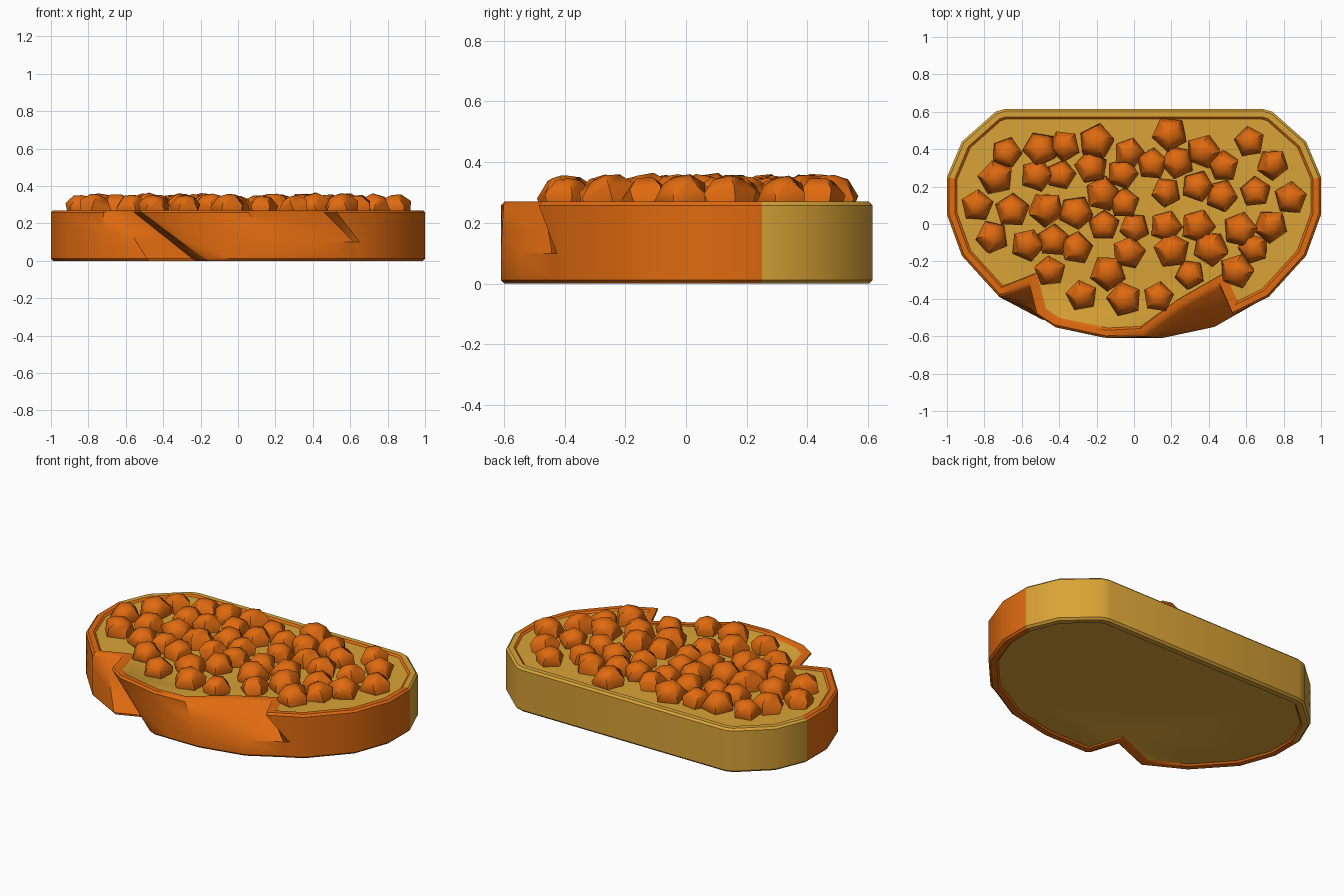
import bpy, bmesh, math, random
from mathutils import Vector, Matrix

if "Cube" in bpy.data.objects:
    bpy.data.objects.remove(bpy.data.objects["Cube"])

random.seed(4)


def material(name, col):
    m = bpy.data.materials.new(name)
    m.diffuse_color = (*col, 1)
    m.use_nodes = True
    m.node_tree.nodes["Principled BSDF"].inputs["Base Color"].default_value = m.diffuse_color
    return m


GOLD = material("golden bread", (0.70, 0.37, 0.038))
ORANGE = material("baked orange", (0.74, 0.145, 0.005))


def finish(bm, name, angle):
    me = bpy.data.meshes.new(name)
    bmesh.ops.recalc_face_normals(bm, faces=bm.faces)
    bm.to_mesh(me)
    bm.free()
    me.materials.append(GOLD)
    me.materials.append(ORANGE)
    ob = bpy.data.objects.new(name, me)
    bpy.context.collection.objects.link(ob)
    bpy.ops.object.select_all(action='DESELECT')
    ob.select_set(True)
    bpy.context.view_layer.objects.active = ob
    bpy.ops.object.shade_smooth_by_angle(angle=math.radians(angle))
    return ob


# Slice outline: mirrored back and sides, front edge with two slanting cuts
SIDE = [(.92, -.17), (1, .05), (1, .25), (.92, .44), (.74, .6), (.69, .615)]
FRONT_TOP = [(.72, -.39), (.52, -.49), (.45, -.33), (.25, -.445), (.05, -.60), (-.15, -.61),
             (-.43, -.55), (-.53, -.485), (-.57, -.33), (-.65, -.362), (-.72, -.39)]
FRONT_LOW = [(.72, -.39), (.65, -.425), (.62, -.442), (.43, -.55), (.15, -.61), (-.02, -.61),
             (-.15, -.61), (-.17, -.60), (-.23, -.42), (-.48, -.52), (-.72, -.39)]
H = .27


def outline(z, inset):
    t = z / H
    front = []
    for i, (a, b) in enumerate(zip(FRONT_TOP, FRONT_LOW)):
        f = min(1, (1 - t) / .63) if i < 5 else 1 - t   # right cut fades out early
        front.append(Vector(a).lerp(Vector(b), f))
    # clockwise seen from above
    pts = front + [Vector((-x, y)) for x, y in SIDE] + [Vector(p) for p in reversed(SIDE)]
    out = []
    for i, p in enumerate(pts):
        d0 = (p - pts[i - 1]).normalized()
        d1 = (pts[(i + 1) % len(pts)] - p).normalized()
        n0, n1 = Vector((d0.y, -d0.x)), Vector((d1.y, -d1.x))
        m = (n0 + n1).normalized()
        out.append(p + m * min(inset / max(m.dot(n0), .3), inset * 1.6))
    return [(p.x, p.y, z) for p in out]


# Bread slice with crust rim, thin orange groove and golden top and bottom
bm = bmesh.new()
LEVELS = [(.010, .055), (0, .045), (0, .012), (.012, 0), (.1, 0), (.18, 0),
          (.258, 0), (H, .012), (H, .042), (.26, .054)]
rings = [[bm.verts.new(c) for c in outline(z, s)] for z, s in LEVELS]
for k in range(len(rings) - 1):
    lo, hi = rings[k], rings[k + 1]
    for i in range(len(lo)):
        j = (i + 1) % len(lo)
        f = bm.faces.new((lo[i], lo[j], hi[j], hi[i]))
        groove = k in (0, len(rings) - 2)
        f.material_index = 1 if groove or f.calc_center_median().y < .25 else 0
for r in (rings[0], rings[-1]):
    bm.faces.new(r).material_index = 0
finish(bm, "bread_slice", 35)

# Chunky five-sided topping pieces
SPOTS = [(-.68, .38), (-.5, .40), (-.37, .42), (-.2, .44), (-.03, .38), (.19, .48), (.37, .39),
         (.62, .44), (.74, .32), (-.74, .25), (-.52, .26), (-.39, .26), (-.23, .30), (-.06, .27),
         (.10, .32), (.23, .33), (.48, .31), (-.84, .10), (-.65, .07), (-.47, .08), (-.31, .06),
         (-.17, .16), (-.05, .11), (.17, .17), (.34, .20), (.47, .15), (.65, .17), (.84, .14),
         (-.76, -.07), (-.57, -.11), (-.43, -.09), (-.31, -.13), (-.16, -.01), (0, -.02),
         (.17, -.01), (.34, -.01), (.57, -.03), (.73, -.01), (-.03, -.15), (.20, -.14),
         (.41, -.13), (.64, -.13), (-.45, -.25), (-.14, -.26), (.30, -.27), (.55, -.25),
         (-.28, -.38), (-.05, -.40), (.13, -.39)]
bm = bmesh.new()
for x, y in SPOTS:
    mat = (Matrix.Translation((x, y, .285))
           @ Matrix.Rotation(random.uniform(-.35, .35), 4, 'X')
           @ Matrix.Rotation(random.uniform(-.35, .35), 4, 'Y')
           @ Matrix.Rotation(random.uniform(0, 6.28), 4, 'Z')
           @ Matrix.Scale(random.uniform(.9, 1.08), 4))
    prof = [(.075, -.05), (.094, .01), (.05, .06)]
    rs = [[bm.verts.new(mat @ Vector((r * math.cos(a), r * math.sin(a), z)))
           for a in (math.tau * s / 5 for s in range(5))] for r, z in prof]
    tip = bm.verts.new(mat @ Vector((0, 0, .07)))
    faces = [bm.faces.new(rs[0][::-1])]
    for s in range(5):
        n = (s + 1) % 5
        for a, b in zip(rs, rs[1:]):
            faces.append(bm.faces.new((a[s], a[n], b[n], b[s])))
        faces.append(bm.faces.new((rs[-1][s], rs[-1][n], tip)))
    for f in faces:
        f.material_index = 1
finish(bm, "topping_pieces", 50)
